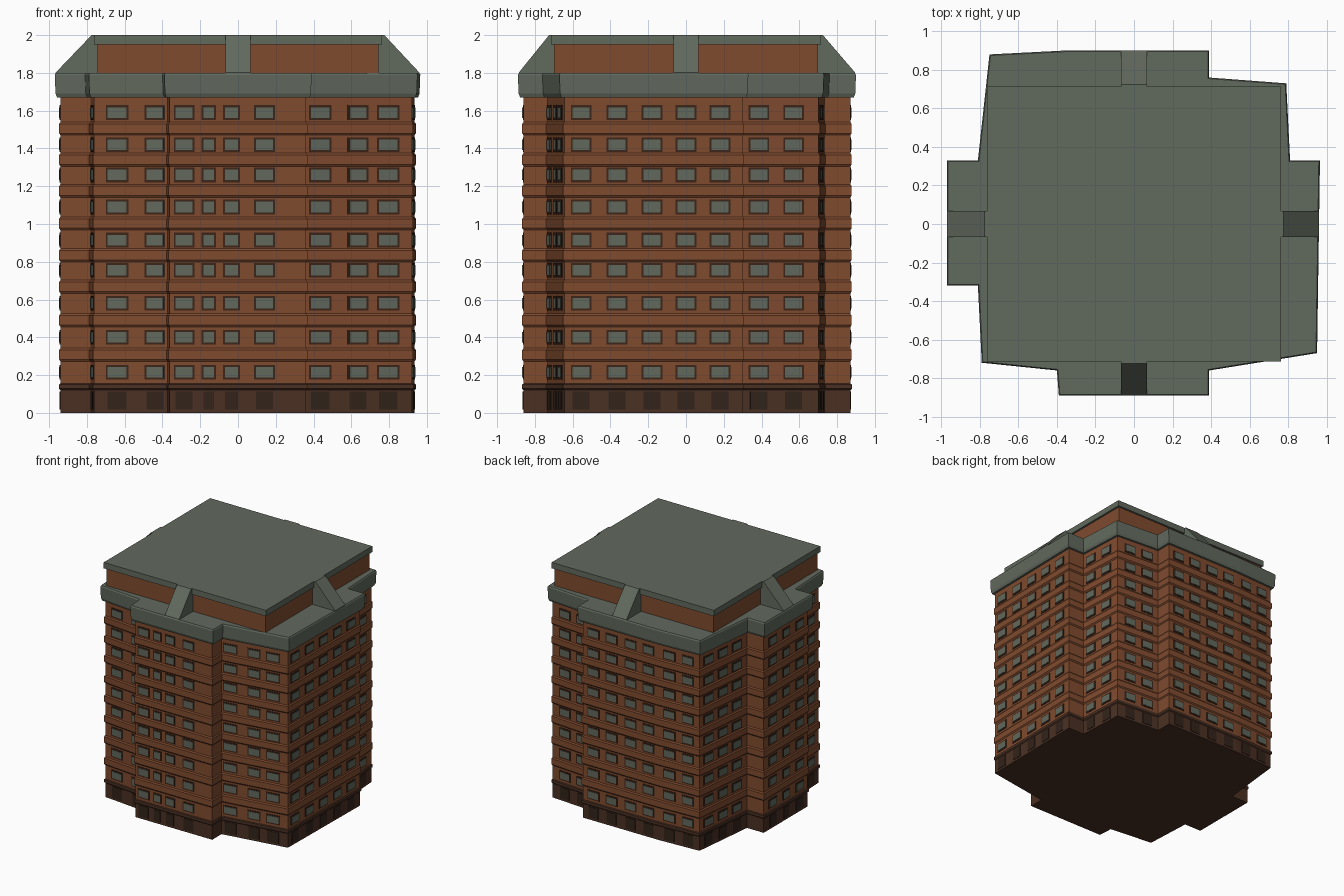
import bpy, bmesh, math
from mathutils import Vector

if "Cube" in bpy.data.objects:
    bpy.data.objects.remove(bpy.data.objects["Cube"])


def material(name, rgb):
    m = bpy.data.materials.new(name)
    m.diffuse_color = (*rgb, 1)
    m.use_nodes = True
    m.node_tree.nodes["Principled BSDF"].inputs["Base Color"].default_value = m.diffuse_color
    return m


BRICK = material("orange_brick", (0.215, 0.070, 0.028))
STONE = material("grey_green_roof", (0.120, 0.142, 0.110))
GLASS = material("window_glass", (0.120, 0.140, 0.108))
FRAME = material("dark_frame", (0.045, 0.018, 0.009))
BASE = material("dark_brown_base", (0.070, 0.030, 0.017))
OPENING = material("base_opening", (0.032, 0.017, 0.010))

# Plan outline of the cornice, anticlockwise from the front bay
PLAN = [Vector(p) for p in (
    (-0.39, -0.89), (0.39, -0.89), (0.39, -0.76), (0.95, -0.67), (0.965, 0.33),
    (0.81, 0.33), (0.79, 0.73), (0.39, 0.76), (0.39, 0.90), (-0.36, 0.90),
    (-0.75, 0.88), (-0.81, 0.33), (-0.97, 0.33), (-0.97, -0.32), (-0.81, -0.32),
    (-0.79, -0.72), (-0.40, -0.76))]
WALL_INSET = 0.03


def inset(d):
    """Plan outline moved inward by d with mitred corners."""
    out = []
    for i, p in enumerate(PLAN):
        a = (p - PLAN[i - 1]).normalized()
        b = (PLAN[(i + 1) % len(PLAN)] - p).normalized()
        na, nb = Vector((-a.y, a.x)), Vector((-b.y, b.x))
        out.append(p + (na + nb) * d / (1 + na.dot(nb)))
    return out


def finish(name, bm, mat):
    bmesh.ops.recalc_face_normals(bm, faces=bm.faces)
    me = bpy.data.meshes.new(name)
    bm.to_mesh(me)
    bm.free()
    me.materials.append(mat)
    ob = bpy.data.objects.new(name, me)
    bpy.context.collection.objects.link(ob)
    return ob


def loft(name, levels, mat):
    """Stack plan outlines given as (height, inset)."""
    bm = bmesh.new()
    rings = [[bm.verts.new((p.x, p.y, z)) for p in inset(d)] for z, d in levels]
    for lo, hi in zip(rings, rings[1:]):
        for i in range(len(lo)):
            j = (i + 1) % len(lo)
            bm.faces.new((lo[i], lo[j], hi[j], hi[i]))
    bm.faces.new(rings[0][::-1])
    bm.faces.new(rings[-1])
    return finish(name, bm, mat)


def add_box(bm, centre, along, out, size):
    """Box with size (along wall, out of wall, up)."""
    vs = {}
    for i in (-1, 1):
        for j in (-1, 1):
            for k in (-1, 1):
                vs[i, j, k] = bm.verts.new(centre + along * (i * size[0] / 2)
                                           + out * (j * size[1] / 2)
                                           + Vector((0, 0, k * size[2] / 2)))
    for ax in range(3):
        for s in (-1, 1):
            loop = []
            for u, v in ((-1, -1), (1, -1), (1, 1), (-1, 1)):
                key = [u, v]
                key.insert(ax, s)
                loop.append(vs[tuple(key)])
            bm.faces.new(loop)


def block(name, x, y, z0, z1, mat):
    bm = bmesh.new()
    add_box(bm, Vector((0, 0, (z0 + z1) / 2)), Vector((1, 0, 0)), Vector((0, 1, 0)),
            (2 * x, 2 * y, z1 - z0))
    return finish(name, bm, mat)


# Window rows and, per plan edge, window columns as (coordinate, width)
ROWS = (0.215, 0.40, 0.58, 0.755, 0.915, 1.09, 1.26, 1.42, 1.59)
W = 0.09
COLUMNS = {
    0: ((-0.285, W), (-0.155, 0.055), (-0.035, 0.07), (0.14, W)),
    2: ((0.435, 0.1), (0.635, W), (0.795, 0.1)),
    3: [(y, W) for y in (-0.555, -0.365, -0.18, 0.0, 0.18)],
    5: ((0.385, W), (0.57, W)),
    6: ((0.47, W), (0.64, W)),
    8: [(x, W) for x in (-0.26, -0.09, 0.09, 0.26)],
    9: ((-0.62, W), (-0.45, W)),
    10: ((0.42, W), (0.58, W), (0.75, W)),
    12: ((-0.18, W), (0.0, 0.07), (0.18, W)),
    14: ((-0.42, W), (-0.58, W)),
    15: ((-0.64, 0.1), (-0.44, W)),
}

# Ground floor plinth with a projecting ledge
loft("base_storey", [(0, 0.03), (0.12, 0.03), (0.128, 0.022), (0.15, 0.022), (0.155, 0.03)], BASE)

# Brick tower with a shallow string course between window rows
levels = [(0.15, WALL_INSET)]
for lo, hi in zip(ROWS, ROWS[1:]):
    mid = (lo + hi) / 2
    levels += [(mid - 0.035, WALL_INSET), (mid - 0.025, 0.023),
               (mid + 0.025, 0.023), (mid + 0.035, WALL_INSET)]
levels.append((1.69, WALL_INSET))
loft("brick_tower", levels, BRICK)

# Cornice band
loft("cornice", [(1.67, 0.012), (1.69, 0.004), (1.79, 0.0), (1.80, 0.006)], STONE)

# Windows and ground floor openings, laid along each wall
frames, panes, openings = bmesh.new(), bmesh.new(), bmesh.new()
wall = inset(WALL_INSET)
for edge, cols in COLUMNS.items():
    p, q = wall[edge], wall[(edge + 1) % len(wall)]
    d = q - p
    axis = 0 if abs(d.x) > abs(d.y) else 1
    along = d.normalized().to_3d()
    out = Vector((along.y, -along.x, 0))
    for c, width in cols:
        at = (p + d * ((c - p[axis]) / d[axis])).to_3d()
        for z in ROWS:
            here = at + Vector((0, 0, z))
            add_box(frames, here, along, out, (width + 0.02, 0.008, 0.078))
            add_box(panes, here + out * 0.003, along, out, (width, 0.008, 0.056))
        add_box(openings, at + Vector((0, 0, 0.065)), along, out, (width, 0.009, 0.095))
finish("window_frames", frames, FRAME)
finish("window_panes", panes, GLASS)
finish("base_openings", openings, OPENING)

# Set-back top storey and roof slab
block("top_storey", 0.745, 0.698, 1.79, 1.955, BRICK)
block("roof_slab", 0.762, 0.714, 1.95, 2.0, STONE)

# Sloping buttress in the middle of each side
for name, angle, inner, outer in (("front", -90, 0.725, 0.885), ("right", 0, 0.775, 0.96),
                                  ("back", 90, 0.725, 0.895), ("left", 180, 0.775, 0.965)):
    a = math.radians(angle)
    r, s = Vector((math.cos(a), math.sin(a), 0)), Vector((-math.sin(a), math.cos(a), 0))
    bm = bmesh.new()
    profile = ((0.66, 1.79), (outer, 1.79), (outer, 1.802), (inner, 2.0), (0.66, 2.0))
    sides = [[bm.verts.new(r * x + s * w + Vector((0, 0, z))) for x, z in profile]
             for w in (-0.067, 0.067)]
    bm.faces.new(sides[0])
    bm.faces.new(sides[1][::-1])
    for i in range(5):
        j = (i + 1) % 5
        bm.faces.new((sides[0][i], sides[0][j], sides[1][j], sides[1][i]))
    finish(name + "_buttress", bm, STONE)
